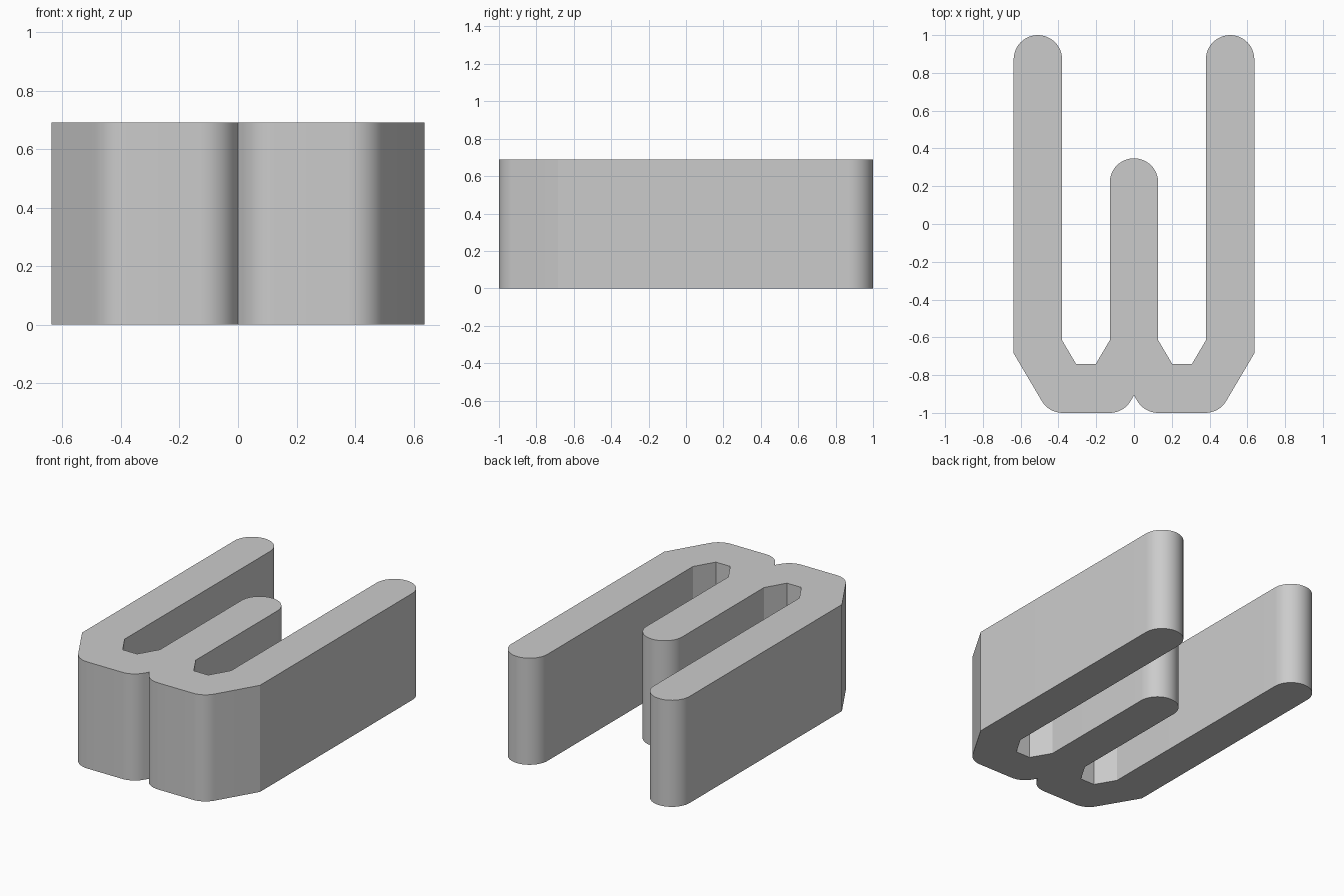
import bpy, bmesh
from math import cos, sin, radians

HEIGHT = 0.69
R = 0.128          # half the wall thickness
ARM_X = 0.509      # centre line of the outer arms

old = bpy.data.objects.get("Cube")
if old:
    bpy.data.objects.remove(old)


def arc(cx, cy, start, end, steps):
    """Points on a rounded corner of radius R."""
    angles = [radians(start + (end - start) * i / steps) for i in range(steps + 1)]
    return [(cx + R * cos(a), cy + R * sin(a)) for a in angles]


# Right half of the outline, from the front notch round to the middle arm tip
half = [(0, -0.907)]
half += arc(R, R - 1, 210, 270, 8)              # corner beside the notch
half += arc(0.378, R - 1, 270, 330, 8)          # outer front corner
half += [(ARM_X + R, -0.685)]                   # end of the chamfer
half += arc(ARM_X, 1 - R, 0, 180, 24)           # outer arm tip
half += [(ARM_X - R, -0.615), (0.306, -0.742), (0.203, -0.742), (R, -0.615)]
half += arc(0, 0.348 - R, 0, 90, 12)            # half of the middle arm tip

# Mirror the half and extrude the closed outline
outline = half + [(-x, y) for x, y in reversed(half[1:-1])]
bm = bmesh.new()
base = bm.faces.new([bm.verts.new((x, y, 0)) for x, y in outline])
top = bmesh.ops.extrude_face_region(bm, geom=[base], use_keep_orig=True)
bmesh.ops.translate(bm, vec=(0, 0, HEIGHT),
                    verts=[g for g in top["geom"] if isinstance(g, bmesh.types.BMVert)])
bmesh.ops.recalc_face_normals(bm, faces=bm.faces)
mesh = bpy.data.meshes.new("three_arm_clip")
bm.to_mesh(mesh)
bm.free()

clip = bpy.data.objects.new("three_arm_clip", mesh)
bpy.context.collection.objects.link(clip)

# Plain grey material
grey = bpy.data.materials.new("light_grey")
grey.use_nodes = True
colour = (0.6, 0.6, 0.6, 1)
grey.diffuse_color = colour
grey.node_tree.nodes["Principled BSDF"].inputs["Base Color"].default_value = colour
mesh.materials.append(grey)

# Smooth the rounded corners and keep the edges sharp
bpy.ops.object.select_all(action="DESELECT")
clip.select_set(True)
bpy.context.view_layer.objects.active = clip
bpy.ops.object.shade_smooth_by_angle(angle=radians(30))
